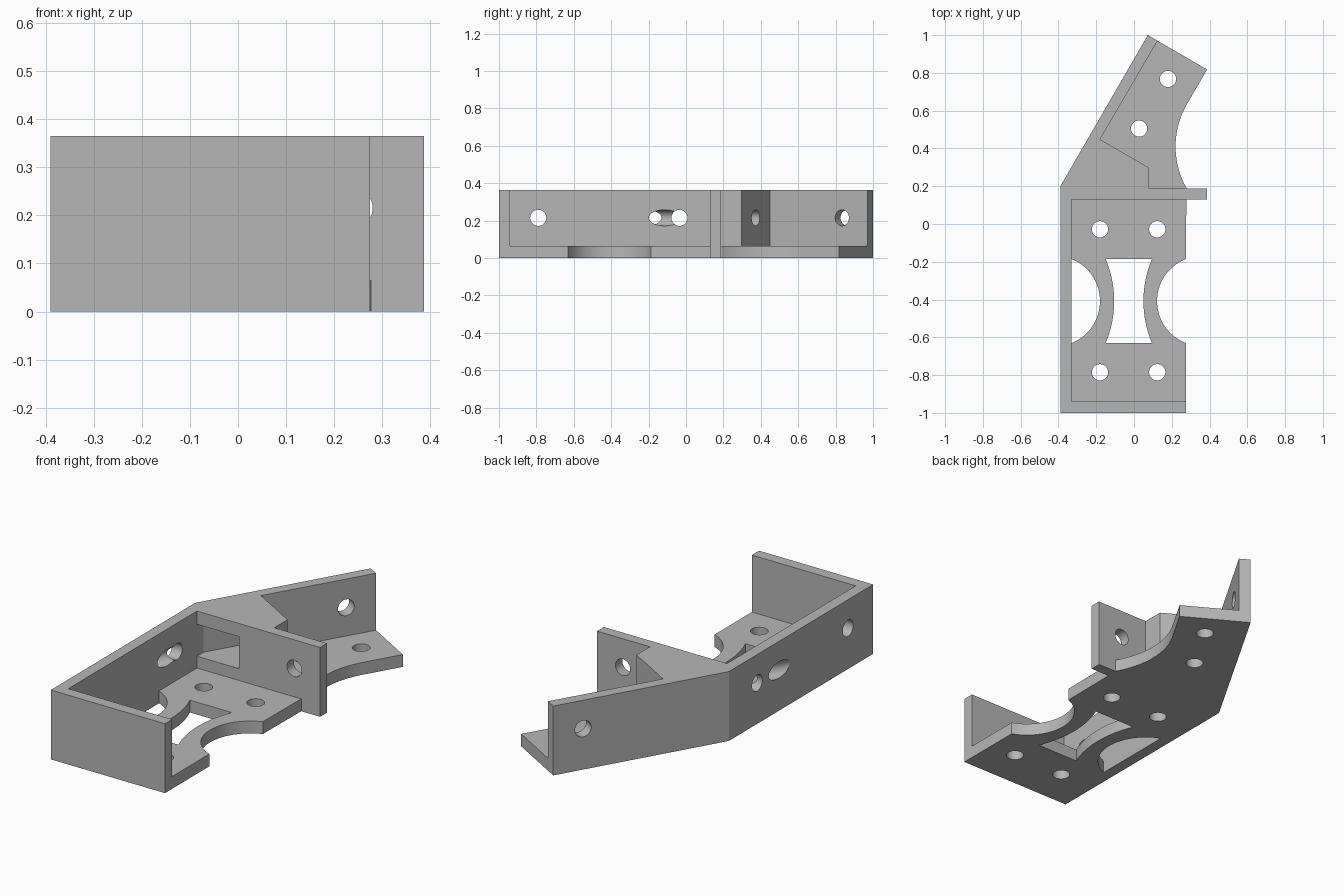
import bpy, bmesh, math
from mathutils import Vector

cube = bpy.data.objects.get("Cube")
if cube:
    bpy.data.objects.remove(cube, do_unlink=True)

HEIGHT, FLOOR = 0.365, 0.065
HOLE_R, HOLE_Z = 0.043, 0.215
ALONG = Vector((0.5, 0.866, 0))      # direction of the angled arm
ACROSS = Vector((0.866, -0.5, 0))    # square to the arm

grey = bpy.data.materials.new("plain grey")
grey.use_nodes = True
colour = (0.47, 0.47, 0.47, 1)
grey.diffuse_color = colour
grey.node_tree.nodes["Principled BSDF"].inputs["Base Color"].default_value = colour


def prism(name, outline, z0, z1):
    """Extrude a plan outline between two heights."""
    bm = bmesh.new()
    face = bm.faces.new([bm.verts.new((x, y, z0)) for x, y in outline])
    top = bmesh.ops.extrude_face_region(bm, geom=[face])["geom"]
    for v in top:
        if isinstance(v, bmesh.types.BMVert):
            v.co.z = z1
    bmesh.ops.recalc_face_normals(bm, faces=bm.faces)
    mesh = bpy.data.meshes.new(name)
    bm.to_mesh(mesh)
    bm.free()
    ob = bpy.data.objects.new(name, mesh)
    bpy.context.collection.objects.link(ob)
    mesh.materials.append(grey)
    return ob


def rod(name, a, b, radius=HOLE_R):
    """Cylinder between two points, used for drilled holes."""
    a, b = Vector(a), Vector(b)
    bpy.ops.mesh.primitive_cylinder_add(vertices=48, radius=radius, depth=(b - a).length,
                                        location=(a + b) / 2)
    ob = bpy.context.object
    ob.name = name
    ob.rotation_mode = 'QUATERNION'
    ob.rotation_quaternion = (b - a).to_track_quat('Z', 'Y')
    ob.data.materials.append(grey)
    return ob


def arc(cx, cy, r, start, end, steps=28):
    """Points on an arc, angles in degrees."""
    angles = [math.radians(start + (end - start) * i / steps) for i in range(steps + 1)]
    return [(cx + r * math.cos(a), cy + r * math.sin(a)) for a in angles]


def combine(target, other, operation):
    """Apply a boolean and discard the tool object."""
    other.hide_render = True
    bpy.context.view_layer.update()
    mod = target.modifiers.new("boolean", 'BOOLEAN')
    mod.operation, mod.solver, mod.object = operation, 'EXACT', other
    bpy.context.view_layer.objects.active = target
    bpy.ops.object.modifier_apply(modifier=mod.name)
    bpy.data.objects.remove(other, do_unlink=True)


# Upright walls, tab and wedge block as one outline
bracket = prism("angled_bracket", [
    (-0.39, -1), (0.275, -1), (0.275, -0.94), (-0.33, -0.94), (-0.33, 0.13),
    (0.387, 0.13), (0.387, 0.187), (0.08, 0.187), (0.08, 0.298), (-0.18, 0.448),
    (0.125, 0.97), (0.073, 1), (-0.39, 0.2)], 0, HEIGHT)

# Floor plate with rounded bites in its right edge
MID = -0.408
floor = prism("floor_plate",
              [(-0.39, -1), (0.275, -1)]
              + arc(0.36, MID, 0.238, 249, 111)
              + arc(0.666, 0.41, 0.446, 209.5, 150)
              + [(0.387, 0.818), (0.073, 1), (-0.39, 0.2)], 0, FLOOR)
combine(bracket, floor, 'UNION')

# Floor windows: half-moon by the left wall and waisted opening in the middle
moon = prism("moon_cutter", arc(-0.42, MID, 0.24, -68, 68), -0.1, FLOOR + 0.02)
for v in moon.data.vertices:
    v.co.x = max(v.co.x, -0.33)
waist = prism("waist_cutter", arc(-0.678, MID, 0.573, 22.8, -22.8)
              + arc(0.623, MID, 0.573, 202.8, 157.2), -0.1, FLOOR + 0.02)

# Pocket running into the wedge block from the tab face
pocket = prism("pocket_cutter", [(-0.33, 0.1), (-0.085, 0.1), (-0.085, 0.13),
                                 (-0.003, 0.273), (-0.21, 0.393), (-0.33, 0.185)],
               0.127, 0.295)
cutters = [moon, waist, pocket]

# Vertical screw holes in the floor
for x, y in [(-0.18, -0.028), (0.123, -0.028), (-0.18, -0.785), (0.123, -0.785),
             (0.027, 0.505), (0.18, 0.768)]:
    cutters.append(rod("floor_hole", (x, y, -0.1), (x, y, FLOOR + 0.05)))

# Sideways holes: left wall, tab, arm wall and the long slanted bore
for y in (-0.79, -0.035):
    cutters.append(rod("wall_hole", (-0.5, y, HOLE_Z), (-0.25, y, HOLE_Z)))
cutters.append(rod("tab_hole", (0.237, 0.05, HOLE_Z), (0.237, 0.25, HOLE_Z)))
arm = Vector((0.044, 0.835, HOLE_Z))
cutters.append(rod("arm_hole", arm - ACROSS * 0.15, arm + ACROSS * 0.1))
bore = Vector((-0.05, 0.372, HOLE_Z))
cutters.append(rod("slanted_bore", bore - ALONG * 0.85, bore + ALONG * 0.1))

for cutter in cutters:
    combine(bracket, cutter, 'DIFFERENCE')

# Single material and crisp edges with smooth bores
bracket.data.materials.clear()
bracket.data.materials.append(grey)
bpy.ops.object.select_all(action='DESELECT')
bracket.select_set(True)
bpy.context.view_layer.objects.active = bracket
bpy.ops.object.shade_smooth_by_angle(angle=math.radians(20))
